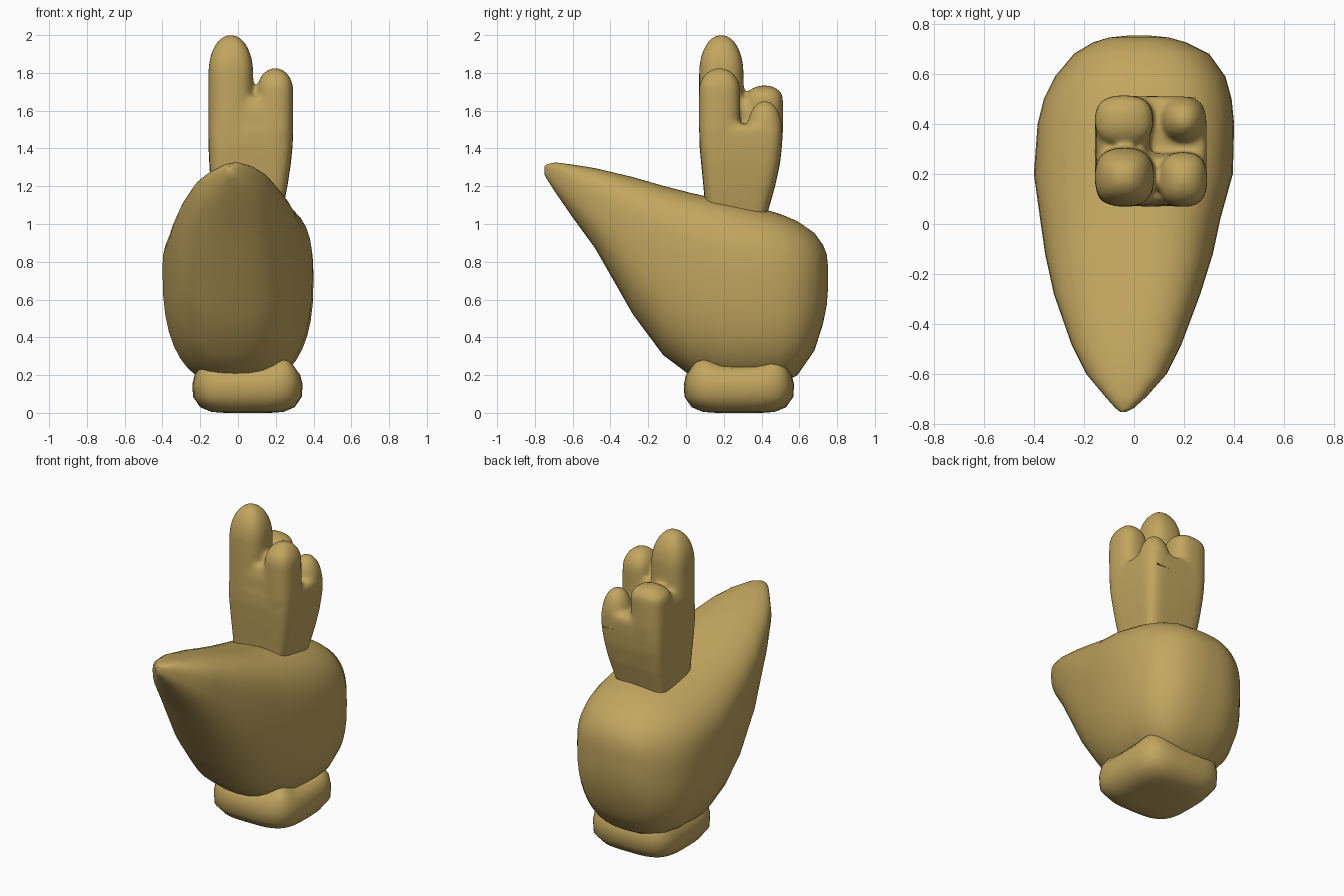
import bpy, bmesh, math

if "Cube" in bpy.data.objects:
    bpy.data.objects.remove(bpy.data.objects["Cube"])

gold = bpy.data.materials.new("ochre_gold")
gold.diffuse_color = (0.54, 0.38, 0.115, 1)
gold.use_nodes = True
gold.node_tree.nodes["Principled BSDF"].inputs["Base Color"].default_value = gold.diffuse_color


def sgn_pow(v, p):
    return math.copysign(abs(v) ** p, v)


def add_loft(bm, rings):
    """Skin a list of vertex rings and close both ends."""
    loops = [[bm.verts.new(p) for p in ring] for ring in rings]
    n = len(loops[0])
    for a, b in zip(loops, loops[1:]):
        for i in range(n):
            j = (i + 1) % n
            bm.faces.new((a[i], a[j], b[j], b[i]))
    bm.faces.new(loops[0][::-1])
    bm.faces.new(loops[-1])


def flat_ring(x, y, z, rx, ry, power=2.0, n=32, lift=0.0):
    """Horizontal superellipse; lift raises its corners."""
    pts = []
    for i in range(n):
        a = 2 * math.pi * i / n
        pts.append((x + rx * sgn_pow(math.cos(a), 2 / power),
                    y + ry * sgn_pow(math.sin(a), 2 / power),
                    z + lift * math.sin(2 * a) ** 2))
    return pts


def finish(name, bm, angle=50):
    bmesh.ops.recalc_face_normals(bm, faces=bm.faces)
    me = bpy.data.meshes.new(name)
    bm.to_mesh(me)
    bm.free()
    me.materials.append(gold)
    ob = bpy.data.objects.new(name, me)
    bpy.context.collection.objects.link(ob)
    bpy.ops.object.select_all(action='DESELECT')
    ob.select_set(True)
    bpy.context.view_layer.objects.active = ob
    bpy.ops.object.shade_smooth_by_angle(angle=math.radians(angle))
    return ob


# Body: upright cross-sections from the pointed front to the round back
# y, left x, right x, bottom z, top z, height fraction of the widest point
sections = [
    (-0.75, -0.055, -0.03, 1.265, 1.305, 0.5), (-0.735, -0.075, 0.0, 1.235, 1.318, 0.5),
    (-0.69, -0.115, 0.05, 1.165, 1.328, 0.52), (-0.60, -0.19, 0.13, 1.035, 1.318, 0.56),
    (-0.48, -0.25, 0.19, 0.87, 1.30, 0.6), (-0.28, -0.32, 0.265, 0.52, 1.255, 0.64),
    (-0.12, -0.355, 0.315, 0.305, 1.21, 0.66), (0.02, -0.375, 0.345, 0.20, 1.175, 0.65),
    (0.20, -0.40, 0.395, 0.14, 1.135, 0.63), (0.40, -0.385, 0.40, 0.14, 1.09, 0.61),
    (0.50, -0.36, 0.39, 0.15, 1.06, 0.6), (0.59, -0.315, 0.365, 0.20, 1.02, 0.58),
    (0.68, -0.24, 0.30, 0.33, 0.955, 0.56), (0.725, -0.165, 0.21, 0.47, 0.89, 0.55),
    (0.745, -0.10, 0.14, 0.57, 0.84, 0.55), (0.752, -0.03, 0.07, 0.66, 0.77, 0.5),
]
bm = bmesh.new()
rings = []
for y, x0, x1, z0, z1, f in sections:
    cx, rx, cz = (x0 + x1) / 2, (x1 - x0) / 2, z0 + f * (z1 - z0)
    tilt = 0.15 if y < 0.3 else max(0, 0.15 * (0.75 - y) / 0.45)
    ring = []
    for i in range(40):
        a = 2 * math.pi * i / 40
        u = sgn_pow(math.cos(a), 0.78)
        s = sgn_pow(math.sin(a), 0.78)
        # the crown leans so its ridge runs along the right side
        up = (z1 - cz) * (1 + tilt * (u - 0.35)) if s > 0 else cz - z0
        ring.append((cx + rx * u, y, cz + s * up))
    rings.append(ring)
add_loft(bm, rings)
finish("body", bm)

# Base: soft square cushion with raised corners
bm = bmesh.new()
add_loft(bm, [flat_ring(0.05, 0.28, z, r, r, p, 40, lift) for z, r, p, lift in [
    (0.0, 0.12, 2.5, 0), (0.005, 0.19, 3, 0), (0.03, 0.25, 3.5, 0),
    (0.085, 0.288, 4, 0), (0.15, 0.292, 4, 0.01), (0.20, 0.28, 4, 0.025),
    (0.235, 0.25, 4, 0.04), (0.245, 0.21, 4, 0.04), (0.24, 0.15, 3, 0.02)]])
finish("base_cushion", bm)

# Hand: palm, webs and four stubby digits fused into one soft skin
bm = bmesh.new()
add_loft(bm, [flat_ring((x0 + x1) / 2, (y0 + y1) / 2, z, (x1 - x0) / 2, (y1 - y0) / 2, 6)
              for z, x0, x1, y0, y1 in [
    (0.98, -0.125, 0.215, 0.11, 0.41), (1.07, -0.135, 0.235, 0.104, 0.435),
    (1.2, -0.145, 0.262, 0.092, 0.472), (1.32, -0.152, 0.28, 0.08, 0.498),
    (1.42, -0.157, 0.29, 0.071, 0.509), (1.5, -0.157, 0.291, 0.07, 0.512),
    (1.525, -0.15, 0.28, 0.076, 0.5)]])
# webs between the front pair and along the left pair
add_loft(bm, [flat_ring(0.068, 0.178, z, r, ry, 6)
              for z, r, ry in [(1.44, 0.2, 0.105), (1.60, 0.2, 0.103), (1.67, 0.18, 0.085)]])
add_loft(bm, [flat_ring(-0.045, 0.29, z, rx, r, 6)
              for z, rx, r in [(1.44, 0.108, 0.2), (1.6, 0.106, 0.19), (1.66, 0.085, 0.16)]])


def digit(x, y, top, rx, ry, dome, power=2.6):
    prof = [flat_ring(x, y, 1.43, rx * 0.93, ry * 0.93, power),
            flat_ring(x, y, 1.48, rx, ry, power)]
    for k in range(9):
        a = math.radians(k * 10.8)
        prof.append(flat_ring(x, y, top - dome + dome * math.sin(a),
                              rx * math.cos(a), ry * math.cos(a), power))
    add_loft(bm, prof)


digit(-0.038, 0.187, 2.004, 0.119, 0.118, 0.20)
digit(0.197, 0.178, 1.827, 0.096, 0.11, 0.12)
digit(-0.040, 0.415, 1.735, 0.117, 0.099, 0.07)
digit(0.197, 0.417, 1.656, 0.090, 0.094, 0.16, 2.1)
hand = finish("hand", bm, 60)
mod = hand.modifiers.new("fuse", 'REMESH')
mod.mode = 'VOXEL'
mod.voxel_size = 0.012
mod.use_smooth_shade = True
bpy.ops.object.modifier_apply(modifier=mod.name)
mod = hand.modifiers.new("soften", 'SMOOTH')
mod.factor = 0.5
mod.iterations = 20
bpy.ops.object.modifier_apply(modifier=mod.name)

# Crease under the smallest digit
bm = bmesh.new()
bmesh.ops.create_cube(bm, size=1)
bmesh.ops.scale(bm, vec=(0.09, 0.008, 0.008), verts=bm.verts)
bmesh.ops.translate(bm, vec=(0.2, 0.504, 1.42), verts=bm.verts)
finish("digit_crease", bm, 30)
